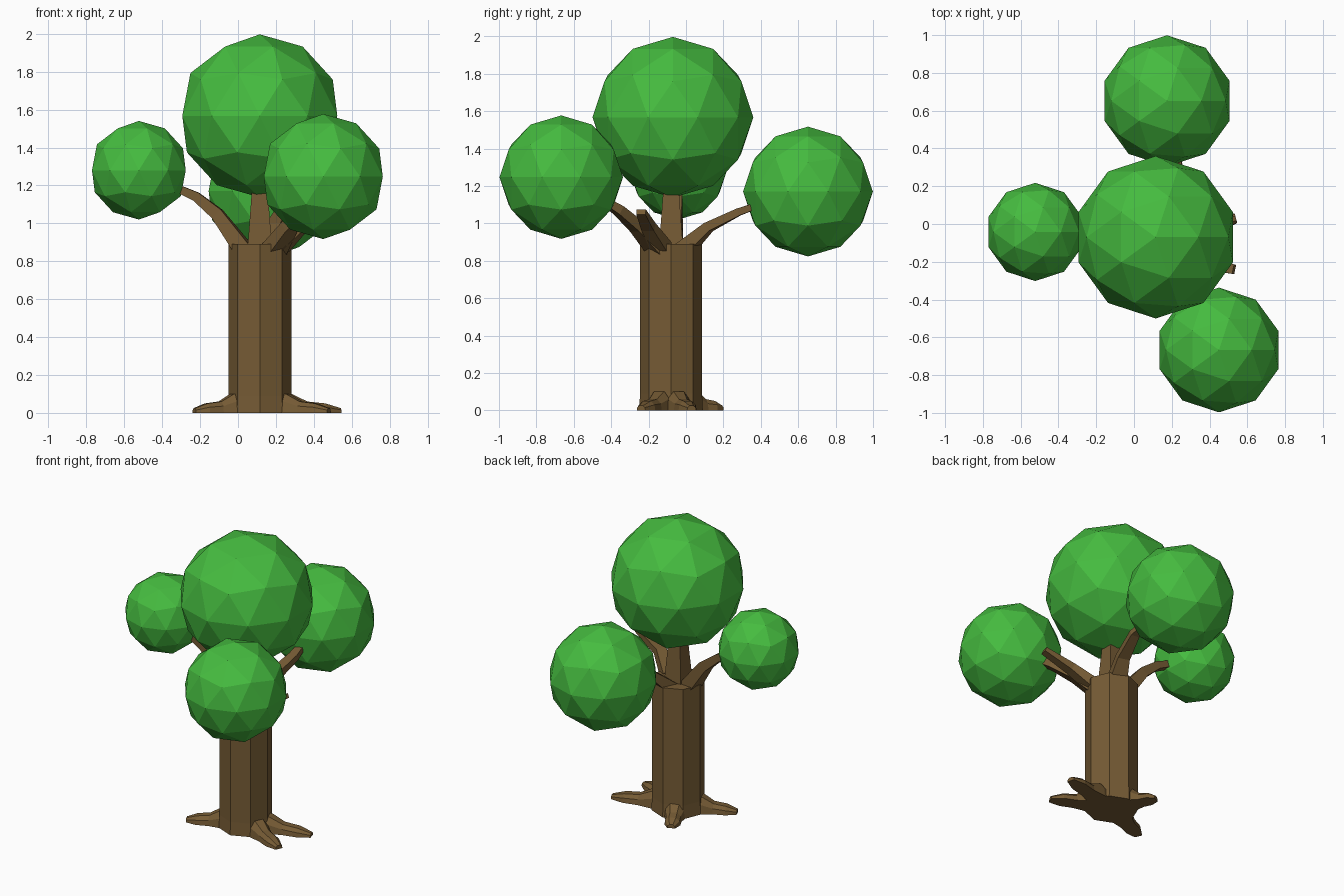
import bpy, bmesh
from mathutils import Vector

if "Cube" in bpy.data.objects:
    bpy.data.objects.remove(bpy.data.objects["Cube"])


def material(name, rgb):
    m = bpy.data.materials.new(name)
    m.diffuse_color = (*rgb, 1)
    m.use_nodes = True
    m.node_tree.nodes["Principled BSDF"].inputs["Base Color"].default_value = m.diffuse_color
    return m


LEAF = material("leaf_green", (0.06, 0.5, 0.05))
BARK = material("bark_brown", (0.18, 0.105, 0.035))
CX, CY = 0.115, -0.08   # trunk axis


def foliage(name, centre, radius):
    bpy.ops.mesh.primitive_ico_sphere_add(subdivisions=2, radius=radius, location=centre)
    bpy.context.object.name = name
    bpy.context.object.data.materials.append(LEAF)


def limb(name, stations, profile):
    """Loft a small profile along stations of (x, y, z, width, height)."""
    bm = bmesh.new()
    pts = [Vector(s[:3]) for s in stations]
    rings = []
    for i, s in enumerate(stations):
        t = (pts[min(i + 1, len(pts) - 1)] - pts[max(i - 1, 0)]).normalized()
        side = t.cross(Vector((0, 0, 1)))
        side = side.normalized() if side.length > 0.05 else Vector((1, 0, 0))
        up = side.cross(t)
        rings.append([bm.verts.new(pts[i] + side * u * s[3] + up * v * s[4])
                      for u, v in profile])
    n = len(profile)
    for a, b in zip(rings, rings[1:]):
        for k in range(n):
            bm.faces.new((a[k], a[(k + 1) % n], b[(k + 1) % n], b[k]))
    bm.faces.new(rings[0])
    bm.faces.new(rings[-1])
    bmesh.ops.recalc_face_normals(bm, faces=bm.faces)
    me = bpy.data.meshes.new(name)
    bm.to_mesh(me)
    bm.free()
    me.materials.append(BARK)
    bpy.context.collection.objects.link(bpy.data.objects.new(name, me))


# Foliage balls
foliage("foliage_crown", (CX, -0.07, 1.567), 0.43)
foliage("foliage_left", (-0.523, -0.042, 1.28), 0.26)
foliage("foliage_front", (0.45, -0.667, 1.247), 0.33)
foliage("foliage_back", (0.175, 0.652, 1.17), 0.347)

# Octagonal trunk with corners on the axes
bpy.ops.mesh.primitive_cylinder_add(vertices=8, radius=0.166, depth=0.88,
                                    location=(CX, CY, 0.45))
bpy.context.object.name = "trunk"
bpy.context.object.data.materials.append(BARK)

# Branches, rising from the trunk rim into the foliage
BOX = [(-0.5, -0.5), (0.5, -0.5), (0.5, 0.5), (-0.5, 0.5)]
limb("branch_centre", [(CX, CY, 0.86, 0.13, 0.13), (CX, CY, 1.2, 0.08, 0.08)], BOX)
limb("branch_left", [(0.03, -0.08, 0.86, 0.12, 0.09), (-0.11, -0.06, 1.05, 0.08, 0.065),
                     (-0.22, -0.05, 1.14, 0.06, 0.05), (-0.42, -0.04, 1.23, 0.04, 0.03)], BOX)
limb("branch_back", [(0.14, -0.01, 0.86, 0.12, 0.08), (0.19, 0.12, 0.98, 0.08, 0.05),
                     (0.23, 0.28, 1.06, 0.06, 0.04), (0.22, 0.42, 1.11, 0.04, 0.03)], BOX)
limb("branch_front", [(0.19, -0.15, 0.86, 0.12, 0.08), (0.27, -0.26, 0.98, 0.08, 0.06),
                      (0.36, -0.36, 1.07, 0.06, 0.05), (0.42, -0.5, 1.16, 0.04, 0.03)], BOX)
limb("branch_right_twig", [(0.22, -0.13, 0.87, 0.1, 0.07), (0.34, -0.2, 0.98, 0.07, 0.05),
                           (0.53, -0.24, 1.06, 0.05, 0.03)], BOX)

# Roots, flat underneath with chamfered tops
ROOT = [(-0.5, 0), (0.5, 0), (0.45, 0.6), (0.22, 1), (-0.22, 1), (-0.45, 0.6)]
tips = {"root_front_left": (-0.23, -0.23), "root_front_right": (0.48, -0.24),
        "root_right": (0.54, 0.03), "root_back_left": (-0.02, 0.19)}
for name, (tx, ty) in tips.items():
    d = Vector((tx - CX, ty - CY))
    out = d.normalized()
    stations = []
    for f, w, h in [(0, 0.15, 0.1), (0.12, 0.13, 0.1), (0.4, 0.1, 0.06),
                    (0.72, 0.1, 0.05), (1, 0.05, 0.025)]:
        r = 0.13 + f * (d.length - 0.13) if f else 0.05
        stations.append((CX + out.x * r, CY + out.y * r, 0.0, w, h))
    limb(name, stations, ROOT)

# Low octagonal foot joining trunk and roots
bpy.ops.mesh.primitive_cone_add(vertices=8, radius1=0.17, radius2=0.166, depth=0.09,
                                location=(CX, CY, 0.045))
bpy.context.object.name = "trunk_foot"
bpy.context.object.data.materials.append(BARK)
